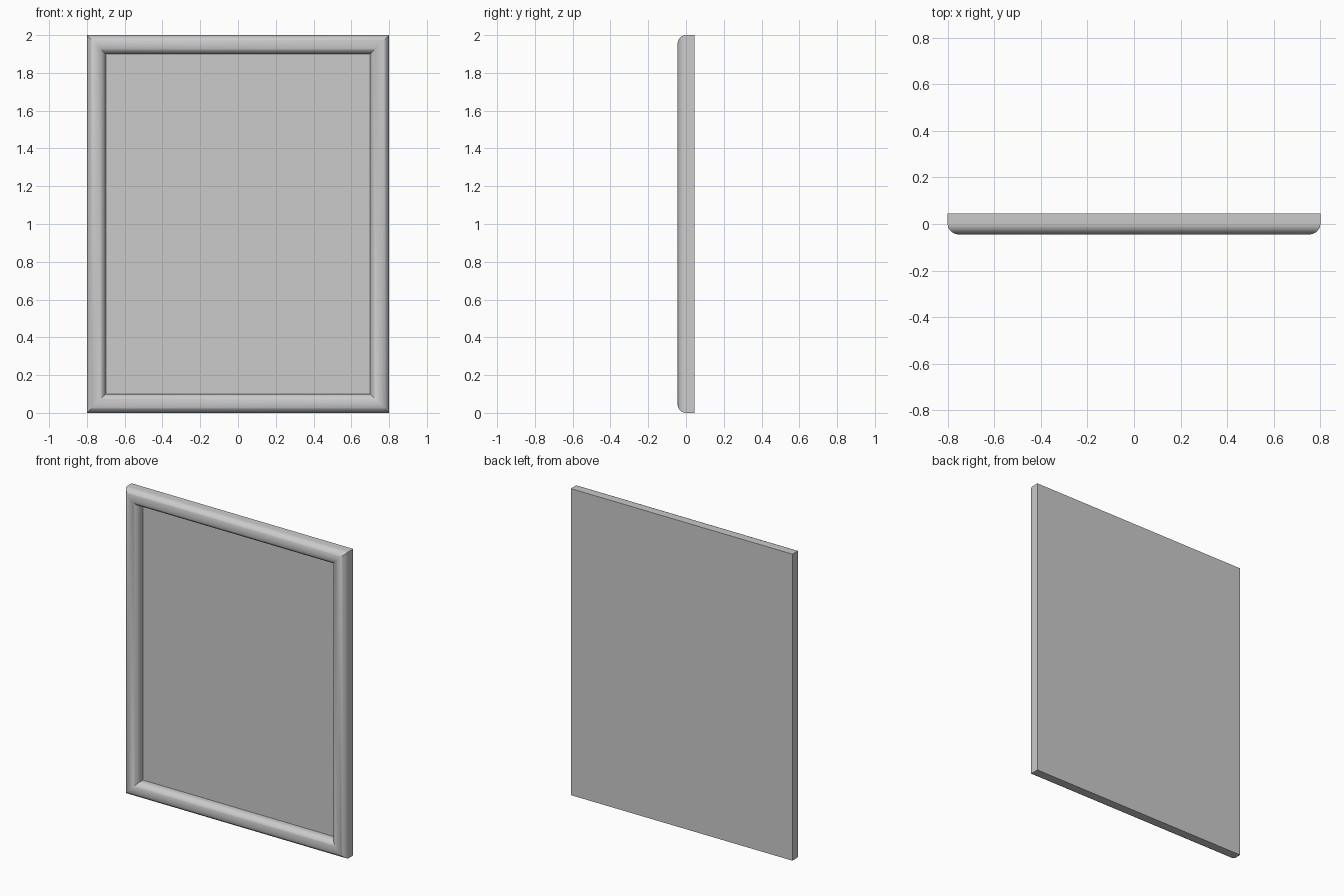
import bpy, bmesh, math

cube = bpy.data.objects.get("Cube")
if cube:
    bpy.data.objects.remove(cube, do_unlink=True)

WIDTH, HEIGHT, DEPTH = 1.6, 2.0, 0.09
RAIL = 0.1            # width of the moulding
PANEL_Y = 0.02        # front face of the recessed panel
BACK = DEPTH / 2
STEPS = 20

grey = bpy.data.materials.new("light grey")
grey.use_nodes = True
colour = (0.6, 0.6, 0.6, 1)
grey.diffuse_color = colour
grey.node_tree.nodes["Principled BSDF"].inputs["Base Color"].default_value = colour


def rectangle(bm, inset, y):
    """Four corner vertices of the outline, moved inwards by inset."""
    x, z = WIDTH / 2 - inset, HEIGHT / 2 - inset
    return [bm.verts.new((sx * x, y, HEIGHT / 2 + sz * z))
            for sx, sz in ((-1, -1), (1, -1), (1, 1), (-1, 1))]


def finish(bm, name):
    bmesh.ops.recalc_face_normals(bm, faces=bm.faces)
    mesh = bpy.data.meshes.new(name)
    bm.to_mesh(mesh)
    bm.free()
    mesh.materials.append(grey)
    obj = bpy.data.objects.new(name, mesh)
    bpy.context.collection.objects.link(obj)
    return obj


def loft(name, profile, cap_front):
    """Mitred rectangular rings joined along an (inset, y) profile."""
    bm = bmesh.new()
    rings = [rectangle(bm, inset, y) for inset, y in profile]
    for a, b in zip(rings, rings[1:]):
        for i in range(4):
            j = (i + 1) % 4
            bm.faces.new((a[i], a[j], b[j], b[i]))
    bm.faces.new(rings[0])
    if cap_front:
        bm.faces.new(rings[-1])
    return finish(bm, name)


# Moulding: flat back, straight outer side, half-round front, inner lip
half = RAIL / 2
arc = [(half - half * math.cos(math.pi * i / STEPS),
        -BACK * math.sin(math.pi * i / STEPS)) for i in range(STEPS + 1)]
frame = loft("frame_moulding", [(0, BACK)] + arc + [(RAIL, PANEL_Y)], False)

# Recessed panel closing the opening
panel = loft("picture_panel", [(RAIL, BACK - 0.005), (RAIL, PANEL_Y)], True)

# Smooth the rounded rails, keep mitres and edges crisp
bpy.ops.object.select_all(action="DESELECT")
frame.select_set(True)
bpy.context.view_layer.objects.active = frame
bpy.ops.object.shade_smooth_by_angle(angle=math.radians(30))
